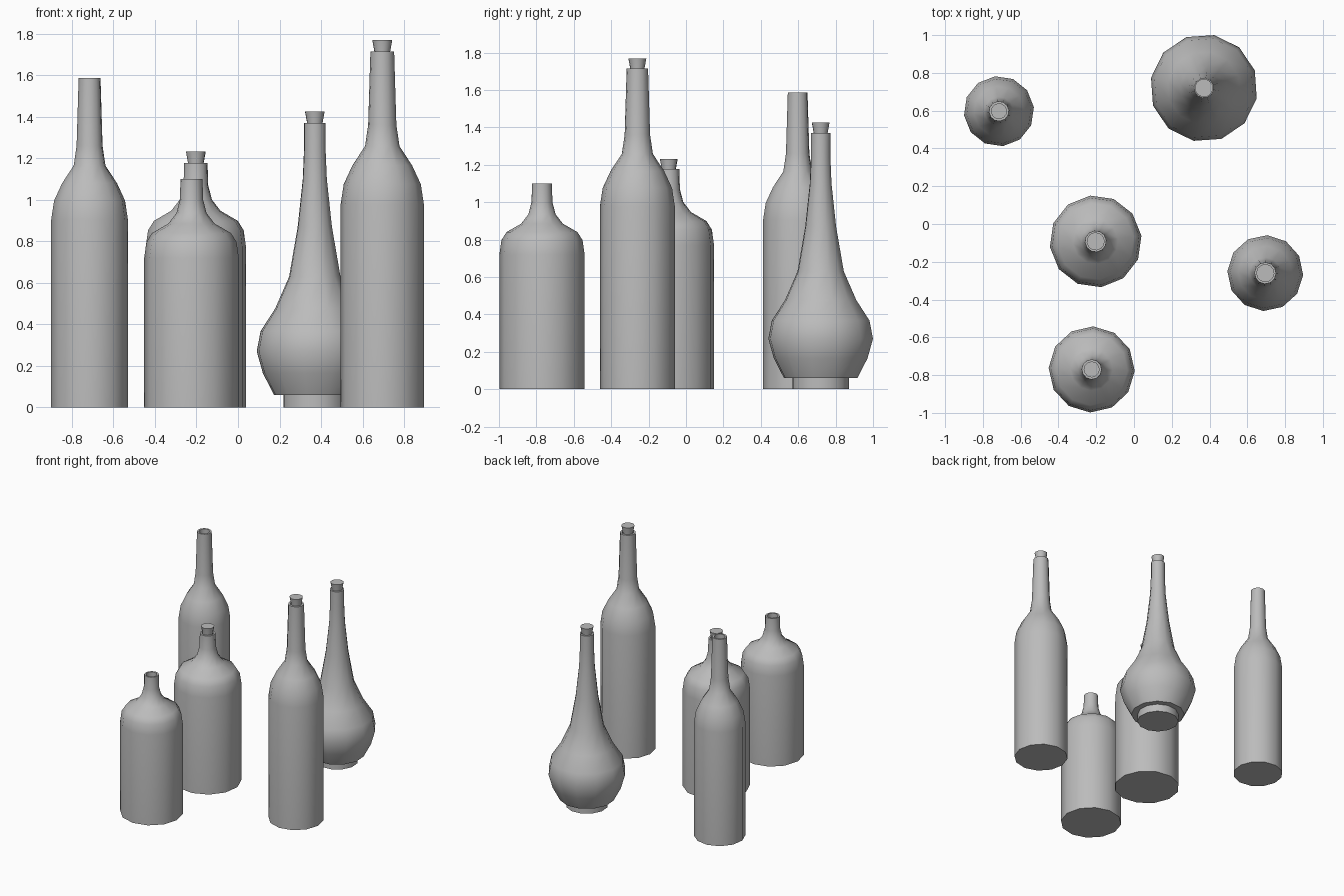
import bpy, bmesh
from math import cos, sin, pi, radians

if "Cube" in bpy.data.objects:
    bpy.data.objects.remove(bpy.data.objects["Cube"], do_unlink=True)

SIDES = 12
grey = bpy.data.materials.new("plain_grey")
grey.use_nodes = True
grey.diffuse_color = (0.5, 0.5, 0.5, 1)
grey.node_tree.nodes["Principled BSDF"].inputs["Base Color"].default_value = (0.5, 0.5, 0.5, 1)


def lathe(name, profile, x, y, turn):
    """Turn a (radius, height) profile round z, closing both ends flat."""
    bm = bmesh.new()
    rings = []
    for r, z in profile:
        angles = [radians(turn) + 2 * pi * i / SIDES for i in range(SIDES)]
        rings.append([bm.verts.new((r * cos(a), r * sin(a), z)) for a in angles])
    for low, high in zip(rings, rings[1:]):
        for i in range(SIDES):
            j = (i + 1) % SIDES
            bm.faces.new((low[i], low[j], high[j], high[i]))
    bm.faces.new(rings[0][::-1])
    bm.faces.new(rings[-1])
    mesh = bpy.data.meshes.new(name)
    bm.to_mesh(mesh)
    bm.free()
    mesh.materials.append(grey)
    ob = bpy.data.objects.new(name, mesh)
    ob.location = (x, y, 0)
    bpy.context.collection.objects.link(ob)
    bpy.ops.object.select_all(action='DESELECT')
    ob.select_set(True)
    bpy.context.view_layer.objects.active = ob
    bpy.ops.object.shade_smooth_by_angle(angle=radians(40))


def bottle(name, outline, x, y, turn, scale=1, corked=False):
    outer = [(r * scale, z * scale) for r, z in outline]
    lip, top = outer[-1]
    # The bore drops inside the neck from the lip
    bore = lip * 0.75
    lathe(name, outer + [(bore, top), (bore, top - 0.1)], x, y, turn)
    if corked:
        cork = [(bore * 0.8, top - 0.05), (0.038, top), (0.048, top + 0.055)]
        lathe(name + "_cork", cork, x, y, turn)


# Outlines from base to lip
tall = [(.186, 0), (.186, .905), (.172, .996), (.133, 1.08),
        (.077, 1.165), (.063, 1.26), (.053, 1.587)]
squat = [(.228, 0), (.228, .72), (.217, .797), (.19, .84), (.112, .885),
         (.073, .935), (.056, 1.0), (.053, 1.1)]
bulb = [(.154, 0), (.154, .06), (.2, .06), (.255, .165), (.285, .27),
        (.266, .367), (.194, .477), (.126, .63), (.084, .87),
        (.059, 1.1), (.053, 1.24), (.053, 1.37)]

bottle("tall_open_bottle", tall, -.715, .597, 6.5)
bottle("tall_corked_bottle", tall, .695, -.26, 27, 1.08, True)
bottle("squat_open_bottle", squat, -.224, -.77, 28)
bottle("squat_corked_bottle", squat, -.203, -.092, 7, 1.07, True)
bottle("bulb_bottle", bulb, .37, .72, 19, 1, True)
